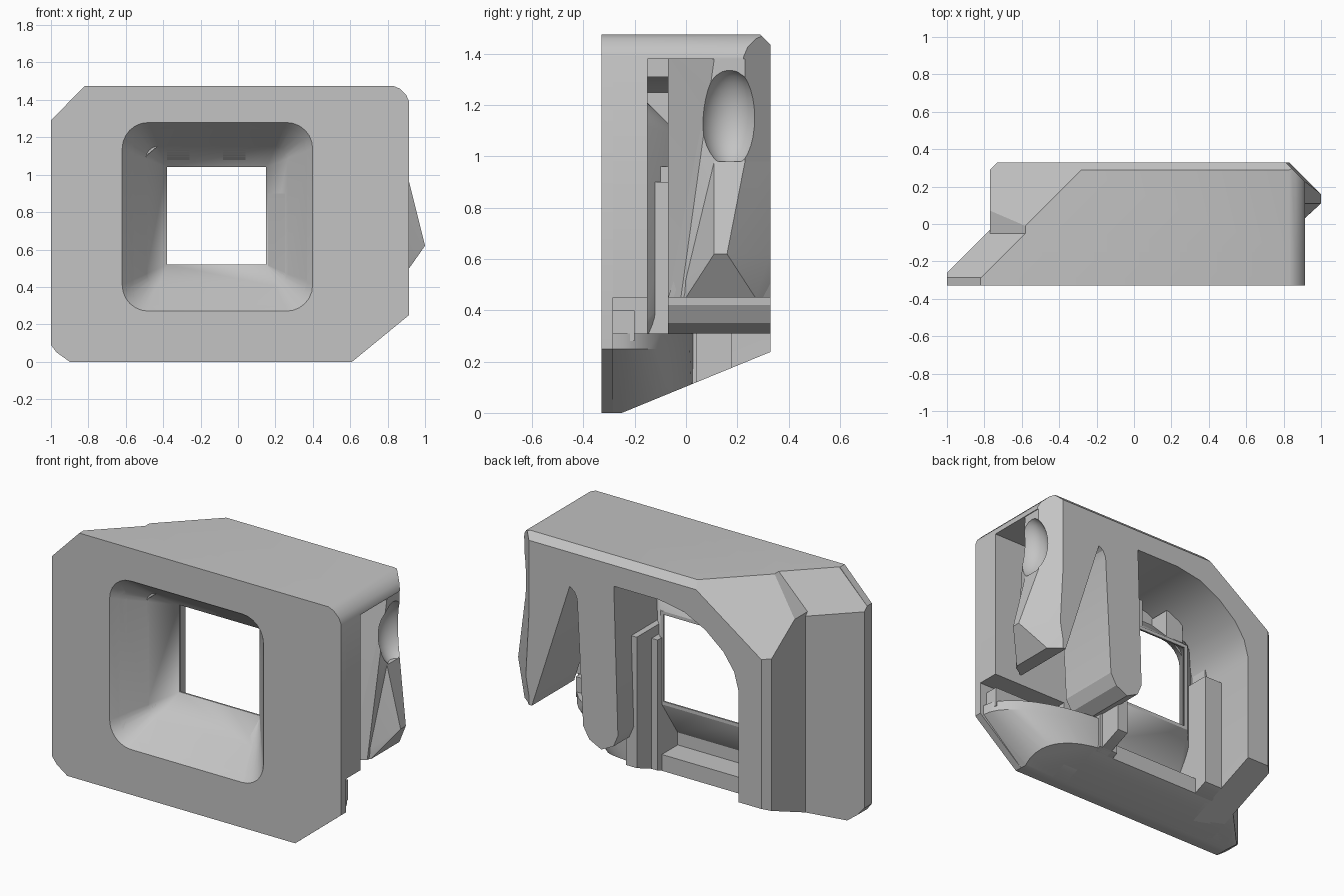
import bpy, bmesh, math
from mathutils import Vector

if "Cube" in bpy.data.objects:
    bpy.data.objects.remove(bpy.data.objects["Cube"])

grey = bpy.data.materials.new("plain_grey")
grey.use_nodes = True
colour = (0.55, 0.55, 0.55, 1)
grey.diffuse_color = colour
grey.node_tree.nodes["Principled BSDF"].inputs["Base Color"].default_value = colour


def finish(name, bm, cuts=()):
    """Slice the mesh with planes (point, outward normal), then make an object."""
    for point, normal in cuts:
        bmesh.ops.bisect_plane(bm, geom=bm.verts[:] + bm.edges[:] + bm.faces[:], dist=1e-5,
                               plane_co=point, plane_no=normal, clear_outer=True)
        rim = [e for e in bm.edges if e.is_boundary]
        if rim:
            bmesh.ops.holes_fill(bm, edges=rim, sides=0)
    bmesh.ops.recalc_face_normals(bm, faces=bm.faces[:])
    mesh = bpy.data.meshes.new(name)
    bm.to_mesh(mesh)
    bm.free()
    mesh.materials.append(grey)
    ob = bpy.data.objects.new(name, mesh)
    bpy.context.collection.objects.link(ob)
    return ob


def prism(name, pts, lo, hi, cuts=()):
    """Extrude an xz outline along y."""
    bm = bmesh.new()
    ends = [[bm.verts.new((a, y, b)) for a, b in pts] for y in (lo, hi)]
    for end in ends:
        bm.faces.new(end)
    for i in range(len(pts)):
        j = (i + 1) % len(pts)
        bm.faces.new((ends[0][i], ends[0][j], ends[1][j], ends[1][i]))
    return finish(name, bm, cuts)


def box(name, x, y, z, cuts=()):
    return prism(name, [(x[0], z[0]), (x[1], z[0]), (x[1], z[1]), (x[0], z[1])], y[0], y[1], cuts)


def hull(name, pts, cuts=()):
    bm = bmesh.new()
    for p in pts:
        bm.verts.new(p)
    out = bmesh.ops.convex_hull(bm, input=bm.verts[:])
    spare = {v for v in out["geom_interior"] + out["geom_unused"] if isinstance(v, bmesh.types.BMVert)}
    bmesh.ops.delete(bm, geom=list(spare), context="VERTS")
    bmesh.ops.dissolve_limit(bm, angle_limit=0.01, verts=bm.verts[:], edges=bm.edges[:])
    return finish(name, bm, cuts)


def ring(x, z, y, r=0.0):
    """Rounded rectangle of points in the plane at depth y."""
    if not r:
        return [(a, y, b) for a in x for b in z]
    pts = []
    for q, (cx, cz) in enumerate([(x[1] - r, z[1] - r), (x[0] + r, z[1] - r),
                                  (x[0] + r, z[0] + r), (x[1] - r, z[0] + r)]):
        for k in range(7):
            t = math.pi / 2 * (q + k / 6)
            pts.append((cx + r * math.cos(t), y, cz + r * math.sin(t)))
    return pts


def quarter(cx, cy, rx, ry, z):
    """Quarter ellipse of points at height z, with its centre."""
    return [(cx, cy, z)] + [(cx + rx * math.cos(k * math.pi / 20), cy + ry * math.sin(k * math.pi / 20), z)
                            for k in range(11)]


def carve(ob, cutter):
    mod = ob.modifiers.new("carve", "BOOLEAN")
    mod.operation, mod.solver, mod.object = "DIFFERENCE", "EXACT", cutter
    bpy.context.view_layer.objects.active = ob
    bpy.ops.object.modifier_apply(modifier=mod.name)


# Shared slicing planes
under = (Vector((0, -0.25, 0)), Vector((0, 0.41, -1)))
flank = (Vector((-0.77, -0.03, 0)), Vector((-1, 1, 0)))
front_corner = (Vector((-0.82, -0.29, 1.475)), Vector((-1, 1, 1)))
step_corner = (Vector((-0.58, 0, 1.475)), Vector((-1, 0, 1)))
rear_corner = (Vector((-0.28, 0.29, 1.475)), Vector((-0.7, 0.7, 1)))
rear_top = (Vector((0, 0.29, 1.475)), Vector((0, 1, 1)))
rear_left = (Vector((-0.77, 0.29, 0)), Vector((-1, 1, 0)))
rear_right = (Vector((0.81, 0.33, 0)), Vector((1, 1, 0)))

# Front plate and the thicker body behind it
crown = [(0.915, 1.39), (0.9, 1.425), (0.865, 1.46), (0.83, 1.475), (-0.82, 1.475), (-1, 1.29)]
foot = [(-1, 0.09), (-0.97, 0.05), (-0.9, 0)]
parts = [
    prism("front_plate", foot + [(0.61, 0), (0.915, 0.25)] + crown, -0.33, -0.285, [under]),
    prism("plate_body", foot + [(0.4, 0), (0.4, 0.45), (0.915, 0.45)] + crown, -0.29, -0.15,
          [under, flank, front_corner]),
    prism("side_flange", foot + [(-0.56, 0), (-0.56, 1.475), (-0.82, 1.475), (-1, 1.29)], -0.3, -0.03,
          [under, flank, front_corner]),
    box("bottom_wall", (-0.77, 0.3), (-0.29, 0.0), (0, 0.2), [under]),
    hull("lower_side_wall", quarter(0.2, -0.29, 0.41, 0.32, 0) + quarter(0.2, -0.29, 0.69, 0.32, 0.25)
         + quarter(0.2, -0.29, 0.69, 0.32, 0.31), [under]),
    box("lower_ledge", (0.35, 0.87), (-0.29, -0.2), (0.28, 0.4)),
    hull("funnel_surround", ring((-0.56, 0.33), (0.26, 1.22), -0.16, 0.1) + ring((-0.4, 0.17), (0.5, 1.06), 0)),
    box("post_positive", (0.16, 0.29), (-0.16, 0.04), (0.1, 0.9), [under]),
    box("tongue_rib", (0.2, 0.27), (-0.16, 0.18), (0.1, 0.96), [under]),
    box("post_negative", (-0.59, -0.46), (-0.16, 0.09), (0.1, 0.84), [under]),
]
for x in (-0.38, -0.08):
    parts.append(box("upper_stop", (x, x + 0.12), (-0.16, -0.02), (1.08, 1.25)))

# Funnel opening through everything at the front
funnel = hull("funnel_cutter", ring((-0.62, 0.4), (0.27, 1.28), -0.331, 0.14) + ring((-0.38, 0.15), (0.52, 1.04), -0.01))
throat = box("throat_cutter", (-0.38, 0.15), (-0.03, 0.2), (0.52, 1.04))
for ob in parts:
    carve(ob, funnel)
    carve(ob, throat)

# Rear roof and side wall in one arch
parts.append(prism("rear_arch", [(-0.77, 0), (-0.77, 1.475), (0.83, 1.475), (0.865, 1.46), (0.9, 1.425),
                                 (0.915, 1.39), (0.915, 1.38), (0.25, 1.38), (0.25, 1.31), (-0.05, 1.31),
                                 (-0.22, 1.28), (-0.36, 1.21), (-0.48, 1.11), (-0.55, 1.01), (-0.58, 0.9),
                                 (-0.58, 0)],
                   -0.16, 0.33, [under, step_corner, rear_corner, rear_top, rear_left, rear_right]))

# Hanging tongue beside the clip
parts.append(prism("tongue", [(0.25, 1.4), (0.22, 0.42), (0.25, 0.35), (0.33, 0.31), (0.41, 0.35), (0.45, 0.42),
                              (0.49, 1.17), (0.51, 1.21), (0.54, 1.23), (0.54, 1.4)], -0.07, 0.33))

# Clip arm with a scooped top and a pointed tooth
arm = hull("clip_arm", [(x, y, z) for x, z in ((0.54, 1.4), (0.54, 1.23), (0.59, 1.17), (0.79, 0.45))
                        for y in (-0.07, 0.33)]
           + [(0.91, y, z) for y in (0.11, 0.23) for z in (0.6, 1.38)]
           + [(0.87, -0.02, 0.45), (0.87, 0.27, 0.45), (0.81, 0.33, 0.45), (0.81, 0.33, 1.4)])
bm = bmesh.new()
bmesh.ops.create_uvsphere(bm, u_segments=32, v_segments=16, radius=0.15)
bmesh.ops.scale(bm, verts=bm.verts[:], vec=(0.9, 0.8, 1.3))
bmesh.ops.translate(bm, verts=bm.verts[:], vec=(0.95, 0.17, 1.15))
scoop = finish("scoop_cutter", bm)
carve(arm, scoop)
parts.append(arm)
parts.append(hull("clip_tooth", [(0.8, -0.07, 0.45), (0.8, 0.33, 0.45), (0.88, 0, 0.45), (0.88, 0.27, 0.45),
                                 (1, 0.11, 0.62), (1, 0.16, 0.62), (0.83, 0.33, 0.62),
                                 (0.91, 0.11, 0.98), (0.91, 0.23, 0.98), (0.81, 0.33, 0.98)]))

for cutter in (funnel, throat, scoop):
    bpy.data.objects.remove(cutter)

# Smooth the rounded faces and keep the edges crisp
for ob in bpy.context.view_layer.objects:
    ob.select_set(ob in parts)
bpy.context.view_layer.objects.active = parts[0]
bpy.ops.object.shade_smooth_by_angle(angle=math.radians(25))
